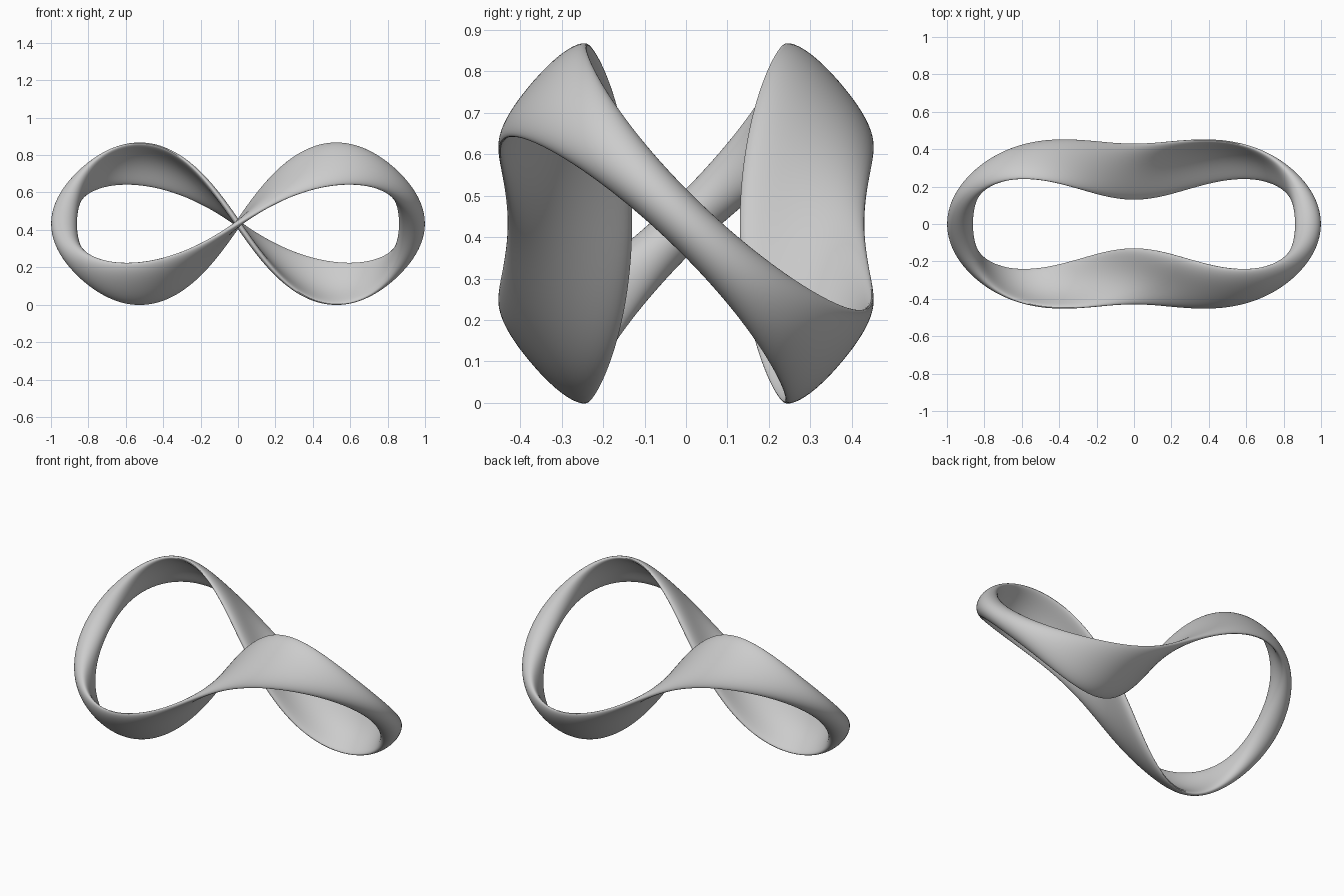
import bpy, bmesh
from math import sin, cos, pi
from mathutils import Vector

cube = bpy.data.objects.get("Cube")
if cube:
    bpy.data.objects.remove(cube, do_unlink=True)

STEPS, SIDES, MID = 256, 48, 0.433


def centre(t):
    """Figure-eight path that swings to the front and to the back."""
    return Vector((0.854 * cos(t) + 0.076 * cos(3 * t),
                   -0.378 * sin(t) - 0.098 * sin(3 * t),
                   0.32 * sin(2 * t) + MID))


def half_width(t):
    """Vector from the centre line to one edge of the twisting band."""
    return Vector((0, 0.096 - 0.054 * cos(2 * t),
                   0.1 * cos(t) - 0.058 * cos(3 * t)))


def section(t):
    """Rounded at the two ends, flat and slightly bowed in between."""
    c, w = centre(t), half_width(t)
    n = w.cross(centre(t + 0.001) - centre(t - 0.001)).normalized()
    thick = 0.008 + 0.061 * cos(t) ** 8
    rim = 0.03 * sin(t) ** 2
    bow = 0.075 * cos(t) * sin(t) ** 2
    for k in range(SIDES):
        v = 2 * pi * k / SIDES
        d = sin(v) * (thick + rim * cos(v) ** 2) + bow * sin(v) ** 2
        yield c + w * cos(v) + n * d


# Closed band swept around the loop
bm = bmesh.new()
rings = [[bm.verts.new(p) for p in section(2 * pi * i / STEPS)]
         for i in range(STEPS)]
for i, ring in enumerate(rings):
    after = rings[(i + 1) % STEPS]
    for k in range(SIDES):
        j = (k + 1) % SIDES
        bm.faces.new((ring[k], ring[j], after[j], after[k]))
bmesh.ops.recalc_face_normals(bm, faces=bm.faces)

mesh = bpy.data.meshes.new("infinity_band")
bm.to_mesh(mesh)
bm.free()
band = bpy.data.objects.new("infinity_band", mesh)
bpy.context.collection.objects.link(band)

# Plain grey finish
grey = bpy.data.materials.new("plain_grey")
grey.use_nodes = True
colour = (0.6, 0.6, 0.6, 1)
grey.diffuse_color = colour
grey.node_tree.nodes["Principled BSDF"].inputs["Base Color"].default_value = colour
mesh.materials.append(grey)

bpy.context.view_layer.objects.active = band
band.select_set(True)
bpy.ops.object.shade_smooth_by_angle(angle=0.7)
